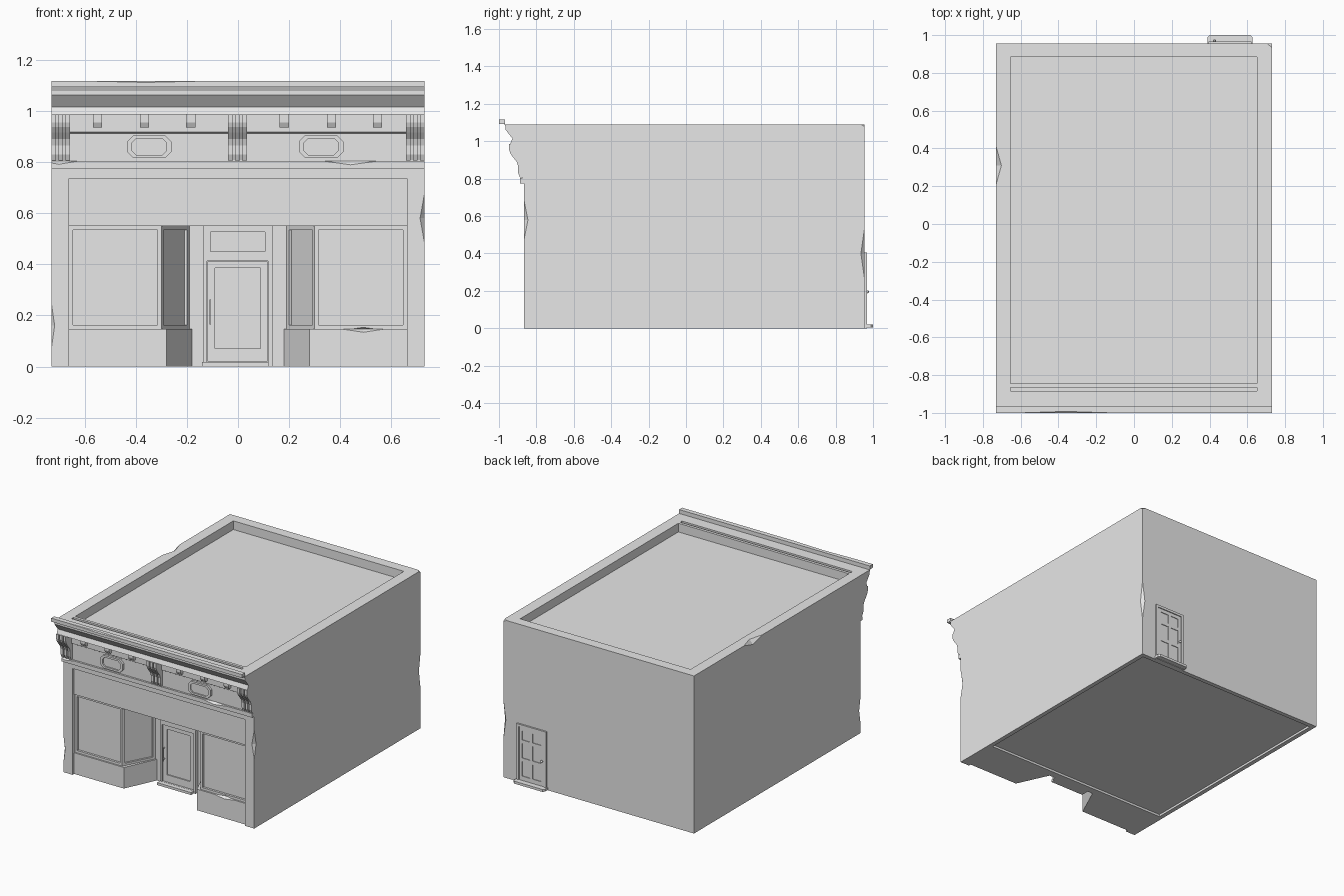
import bpy
import bmesh
from mathutils import Vector

cube = bpy.data.objects.get("Cube")
if cube:
    bpy.data.objects.remove(cube, do_unlink=True)

grey = bpy.data.materials.new("plain_grey")
grey.use_nodes = True
grey.diffuse_color = (0.8, 0.8, 0.8, 1)
grey.node_tree.nodes["Principled BSDF"].inputs["Base Color"].default_value = (0.8, 0.8, 0.8, 1)


def finish(name, bm):
    bmesh.ops.recalc_face_normals(bm, faces=bm.faces)
    mesh = bpy.data.meshes.new(name)
    bm.to_mesh(mesh)
    bm.free()
    mesh.materials.append(grey)
    obj = bpy.data.objects.new(name, mesh)
    bpy.context.collection.objects.link(obj)
    return obj


def prism(name, points, lo, hi, axis="z"):
    """Extrude a flat outline along an axis from lo to hi."""
    place = {"x": lambda a, b, t: (t, a, b),
             "y": lambda a, b, t: (a, t, b),
             "z": lambda a, b, t: (a, b, t)}[axis]
    bm = bmesh.new()
    face = bm.faces.new([bm.verts.new(place(a, b, lo)) for a, b in points])
    new = bmesh.ops.extrude_face_region(bm, geom=[face])["geom"]
    shift = Vector(place(0, 0, hi - lo))
    bmesh.ops.translate(bm, vec=shift, verts=[g for g in new if isinstance(g, bmesh.types.BMVert)])
    return finish(name, bm)


def box(name, x0, x1, y0, y1, z0, z1):
    return prism(name, [(x0, y0), (x1, y0), (x1, y1), (x0, y1)], z0, z1)


def diamond(center, radii):
    """Eight-sided wedge used to knock chips out of edges."""
    bm = bmesh.new()
    c = Vector(center)
    for i in range(3):
        for s in (-1, 1):
            v = c.copy()
            v[i] += s * radii[i]
            bm.verts.new(v)
    bmesh.ops.convex_hull(bm, input=bm.verts)
    return finish("chip_cutter", bm)


def cut(target, cutters):
    for c in cutters:
        c.hide_render = True
        mod = target.modifiers.new("cut", "BOOLEAN")
        mod.operation = "DIFFERENCE"
        mod.solver = "EXACT"
        mod.object = c
    bpy.context.view_layer.update()
    graph = bpy.context.evaluated_depsgraph_get()
    mesh = bpy.data.meshes.new_from_object(target.evaluated_get(graph))
    target.modifiers.clear()
    target.data = mesh
    for c in cutters:
        bpy.data.objects.remove(c, do_unlink=True)


def octagon(cx, cz, w, h, c):
    return [(cx - w + c, cz - h), (cx + w - c, cz - h), (cx + w, cz - h + c), (cx + w, cz + h - c),
            (cx + w - c, cz + h), (cx - w + c, cz + h), (cx - w, cz + h - c), (cx - w, cz - h + c)]


def entry(front, back, y0, z0, z1):
    """Splayed entrance recess."""
    half = [(back, -0.63), (front, y0), (front, -0.95)]
    return prism("cutter", [(-x, y) for x, y in half[::-1]] + half, z0, z1)


W, FRONT, BACK, TOP = 0.73, -0.865, 0.955, 1.09

# Main building with roof well, hollow underside and recessed shopfront
body = box("building_body", -W, W, FRONT, BACK, 0, TOP)
cut(body, [
    box("cutter", -0.655, 0.65, -0.885 + 0.04, 0.885, 1.03, 1.2),
    box("cutter", -0.7, 0.7, -0.58, 0.925, -0.1, 0.015),
    box("cutter", -0.66, 0.66, -0.95, -0.848, -0.1, 0.735),
])
cut(body, [box("cutter", -0.66, 0.66, -0.95, -0.838, 0.146, 0.55)])
cut(body, [entry(0.28, 0.18, -0.848, -0.1, 0.147)])
cut(body, [entry(0.30, 0.19, -0.838, 0.146, 0.55)])

# Glass panes sunk into the front and splayed windows
panes = []
for s in (-1, 1):
    x0, x1 = sorted((s * 0.315, s * 0.645))
    panes.append(box("cutter", x0, x1, -0.9, -0.823, 0.162, 0.535))
    a, b = Vector((s * 0.30, -0.838)), Vector((s * 0.19, -0.63))
    n = Vector((s * 0.208, 0.11)).normalized() * 0.012
    p, q = a.lerp(b, 0.08), a.lerp(b, 0.92)
    panes.append(prism("cutter", [p + n, q + n, q - n, p - n], 0.162, 0.535))
cut(body, panes)

# Worn corners and edges
cut(body, [
    diamond((W, FRONT, 0.58), (0.018, 0.02, 0.1)),
    diamond((-W, FRONT, 0.16), (0.013, 0.015, 0.09)),
    diamond((W, BACK, 0.4), (0.02, 0.02, 0.14)),
    diamond((-W, 0.31, TOP), (0.028, 0.1, 0.028)),
    diamond((W, BACK, TOP), (0.025, 0.02, 0.012)),
    diamond((0.49, -0.848, 0.147), (0.085, 0.02, 0.013)),
])

# Cornice and frieze, swept across the front
cornice = prism("cornice", [
    (-0.84, 0.775), (-0.887, 0.775), (-0.887, 0.803), (-0.874, 0.803), (-0.874, 0.912),
    (-0.884, 0.918), (-0.884, 0.985), (-0.94, 0.985), (-0.928, 1.015), (-0.965, 1.062),
    (-0.965, 1.078), (-0.972, 1.093), (-1.0, 1.093), (-1.0, 1.117), (-0.967, 1.117),
    (-0.967, TOP), (-0.84, TOP)], -W, W, "x")
cut(cornice, [
    box("cutter", -0.655, 0.65, -0.885, -0.8, 1.03, 1.2),
    diamond((0.44, -0.887, 0.803), (0.1, 0.015, 0.014)),
    diamond((-0.7, -0.887, 0.803), (0.07, 0.012, 0.012)),
    diamond((-0.36, -1.0, 1.117), (0.24, 0.008, 0.006)),
])

# Scrolled brackets, each a core with three ribs
scroll = [(-0.887, 0.805), (-0.897, 0.83), (-0.897, 0.865), (-0.905, 0.89), (-0.925, 0.915),
          (-0.94, 0.937), (-0.946, 0.955), (-0.946, 0.986)]
for label, cx in (("right", -0.693), ("centre", -0.002), ("left", 0.693)):
    core = [(y + 0.014, z) for y, z in scroll]
    prism("bracket_core_" + label, core + [(-0.86, 0.986), (-0.86, 0.805)],
          cx - 0.036, cx + 0.036, "x")
    for i in (-1, 0, 1):
        rib = cx + i * 0.0275
        prism("bracket_rib_" + label, scroll + [(-0.86, 0.986), (-0.86, 0.805)],
              rib - 0.0092, rib + 0.0092, "x")

# Small blocks under the cornice
for x in (-0.55, -0.366, -0.185, 0.181, 0.366, 0.546):
    prism("cornice_block", [(-0.87, 0.935), (-0.902, 0.935), (-0.912, 0.955), (-0.912, 0.986),
                            (-0.87, 0.986)], x - 0.018, x + 0.018, "x")

# Octagonal frieze plaques with a raised rim
for x in (-0.347, 0.325):
    plaque = prism("frieze_plaque", octagon(x, 0.86, 0.087, 0.045, 0.025), -0.889, -0.868, "y")
    cut(plaque, [prism("cutter", octagon(x, 0.86, 0.068, 0.032, 0.017), -0.95, -0.88, "y")])

# Front door: frame with door and transom openings, leaf, handle and step
frame = box("front_door_frame", -0.136, 0.134, -0.655, -0.62, 0, 0.55)
cut(frame, [box("cutter", -0.122, 0.118, -0.7, -0.64, 0.018, 0.412),
            box("cutter", -0.107, 0.105, -0.7, -0.642, 0.45, 0.527)])
leaf = box("front_door_leaf", -0.12, 0.116, -0.648, -0.63, 0.02, 0.41)
cut(leaf, [box("cutter", -0.09, 0.088, -0.7, -0.64, 0.07, 0.385)])
box("front_door_step", -0.14, 0.12, -0.685, -0.625, 0, 0.017)
box("front_door_handle", -0.112, -0.106, -0.668, -0.662, 0.165, 0.262)
for z in (0.175, 0.25):
    box("handle_mount", -0.112, -0.106, -0.664, -0.645, z, z + 0.005)

# Back door: frame, six-panel leaf, knob and step with clipped corners
rear = box("back_door_frame", 0.395, 0.622, 0.945, 0.967, 0, 0.405)
cut(rear, [box("cutter", 0.413, 0.604, 0.957, 1.1, 0.02, 0.388)])
rear_leaf = box("back_door_leaf", 0.415, 0.602, 0.95, 0.963, 0.02, 0.386)
cut(rear_leaf, [box("cutter", x, x + 0.062, 0.9585, 1.1, z, z + h)
                for x in (0.437, 0.518)
                for z, h in ((0.05, 0.1), (0.175, 0.1), (0.3, 0.062))])
bpy.ops.mesh.primitive_uv_sphere_add(segments=10, ring_count=6, radius=0.008,
                                     location=(0.426, 0.97, 0.195))
knob = bpy.context.object
knob.name = "back_door_knob"
knob.data.materials.append(grey)
bpy.ops.object.shade_smooth_by_angle()
prism("back_door_step", [(0.388, 0.94), (0.627, 0.94), (0.627, 0.988), (0.615, 1.0),
                         (0.4, 1.0), (0.388, 0.988)], 0.003, 0.02)
